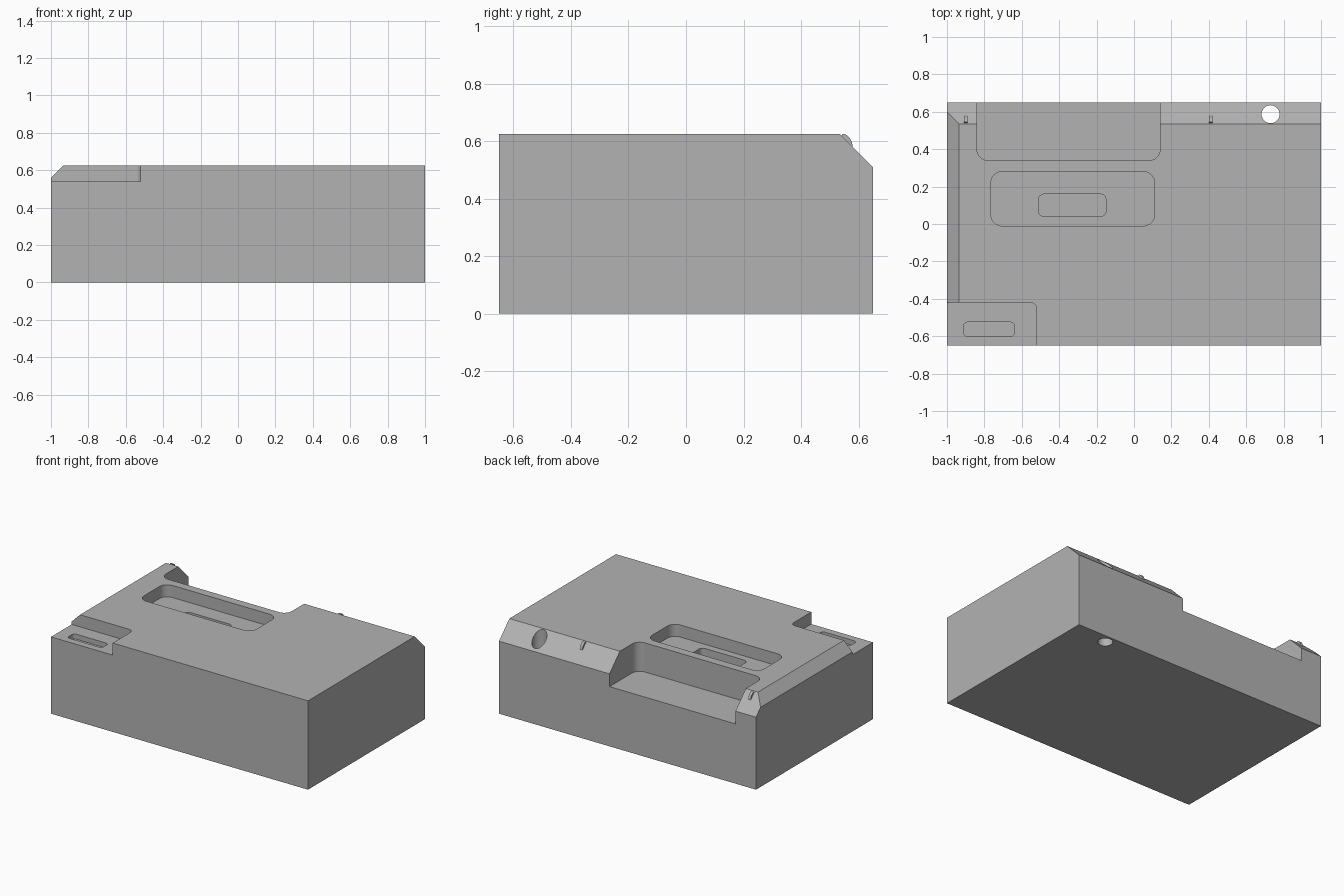
import bpy
import bmesh
import math
from mathutils import Vector

old = bpy.data.objects.get("Cube")
if old:
    bpy.data.objects.remove(old, do_unlink=True)

grey = bpy.data.materials.new("plain grey")
grey.use_nodes = True
colour = (0.45, 0.45, 0.45, 1)
grey.diffuse_color = colour
grey.node_tree.nodes["Principled BSDF"].inputs["Base Color"].default_value = colour

TOP, HALF_Y = 0.625, 0.65


def add_object(name, bm):
    bmesh.ops.recalc_face_normals(bm, faces=bm.faces)
    mesh = bpy.data.meshes.new(name)
    bm.to_mesh(mesh)
    bm.free()
    mesh.materials.append(grey)
    obj = bpy.data.objects.new(name, mesh)
    bpy.context.collection.objects.link(obj)
    return obj


def prism(name, points, offset):
    """Extrude a closed outline along an offset."""
    bm = bmesh.new()
    face = bm.faces.new([bm.verts.new(p) for p in points])
    grown = bmesh.ops.extrude_face_region(bm, geom=[face])["geom"]
    verts = [v for v in grown if isinstance(v, bmesh.types.BMVert)]
    bmesh.ops.translate(bm, verts=verts, vec=offset)
    return add_object(name, bm)


def rounded_cutter(name, x0, x1, y0, y1, floor, radius, steps=10):
    """Upright pocket cutter with rounded corners."""
    points = []
    corners = [(x1 - radius, y1 - radius), (x0 + radius, y1 - radius),
               (x0 + radius, y0 + radius), (x1 - radius, y0 + radius)]
    for quarter, (cx, cy) in enumerate(corners):
        for i in range(steps + 1):
            a = (quarter + i / steps) * math.pi / 2
            points.append((cx + radius * math.cos(a), cy + radius * math.sin(a), floor))
    return prism(name, points, (0, 0, 1 - floor))


def cut(target, cutter):
    mod = target.modifiers.new(cutter.name, "BOOLEAN")
    mod.operation = "DIFFERENCE"
    mod.solver = "EXACT"
    mod.object = cutter
    bpy.context.view_layer.update()
    graph = bpy.context.evaluated_depsgraph_get()
    result = bpy.data.meshes.new_from_object(target.evaluated_get(graph))
    target.modifiers.clear()
    target.data = result
    bpy.data.objects.remove(cutter, do_unlink=True)


# Block with bevelled back and side top edges
bm = bmesh.new()
bmesh.ops.create_cube(bm, size=1)
bmesh.ops.scale(bm, vec=(2, 2 * HALF_Y, TOP), verts=bm.verts)
bmesh.ops.translate(bm, vec=(0, 0, TOP / 2), verts=bm.verts)
for point, normal in [((0, 0.535, TOP), (0, 1, 1)), ((-0.935, 0, TOP), (-1, 0, 1))]:
    sliced = bmesh.ops.bisect_plane(
        bm, geom=bm.verts[:] + bm.edges[:] + bm.faces[:],
        plane_co=point, plane_no=Vector(normal).normalized(), clear_outer=True)
    rim = [e for e in sliced["geom_cut"] if isinstance(e, bmesh.types.BMEdge)]
    bmesh.ops.contextual_create(bm, geom=rim)
block = add_object("block", bm)

# Recesses, pockets and slots
for pocket in [
    ("back_recess", -0.84, 0.14, 0.34, 0.9, 0.42, 0.06),
    ("middle_pocket", -0.765, 0.11, -0.01, 0.28, 0.54, 0.06),
    ("middle_slot", -0.51, -0.15, 0.04, 0.16, 0.485, 0.03),
    ("corner_notch", -1.3, -0.52, -0.9, -0.42, 0.54, 0.035),
    ("corner_slot", -0.91, -0.64, -0.6, -0.525, 0.505, 0.02),
]:
    cut(block, rounded_cutter(*pocket))

# Vertical through hole
bm = bmesh.new()
bmesh.ops.create_cone(bm, cap_ends=True, segments=40, radius1=0.048, radius2=0.048, depth=2)
bmesh.ops.translate(bm, vec=(0.73, 0.587, 0.3), verts=bm.verts)
cut(block, add_object("hole_cutter", bm))

# Small rounded ribs on the back bevel
ribs = []
for side, x in (("right", -0.9), ("left", 0.41)):
    arc = [(x - 0.01, 0.545 + 0.035 * math.sin(a), 0.575 + 0.05 * math.cos(a))
           for a in (i * math.pi / 16 for i in range(9))]
    foot = [(x - 0.01, 0.57, 0.565), (x - 0.01, 0.53, 0.605)]
    ribs.append(prism(side + "_rib", arc + foot, (0.02, 0, 0)))

# Smooth the rounded walls, keep hard edges
bpy.ops.object.select_all(action="DESELECT")
for obj in [block] + ribs:
    obj.select_set(True)
bpy.context.view_layer.objects.active = block
bpy.ops.object.shade_smooth_by_angle(angle=math.radians(25))
